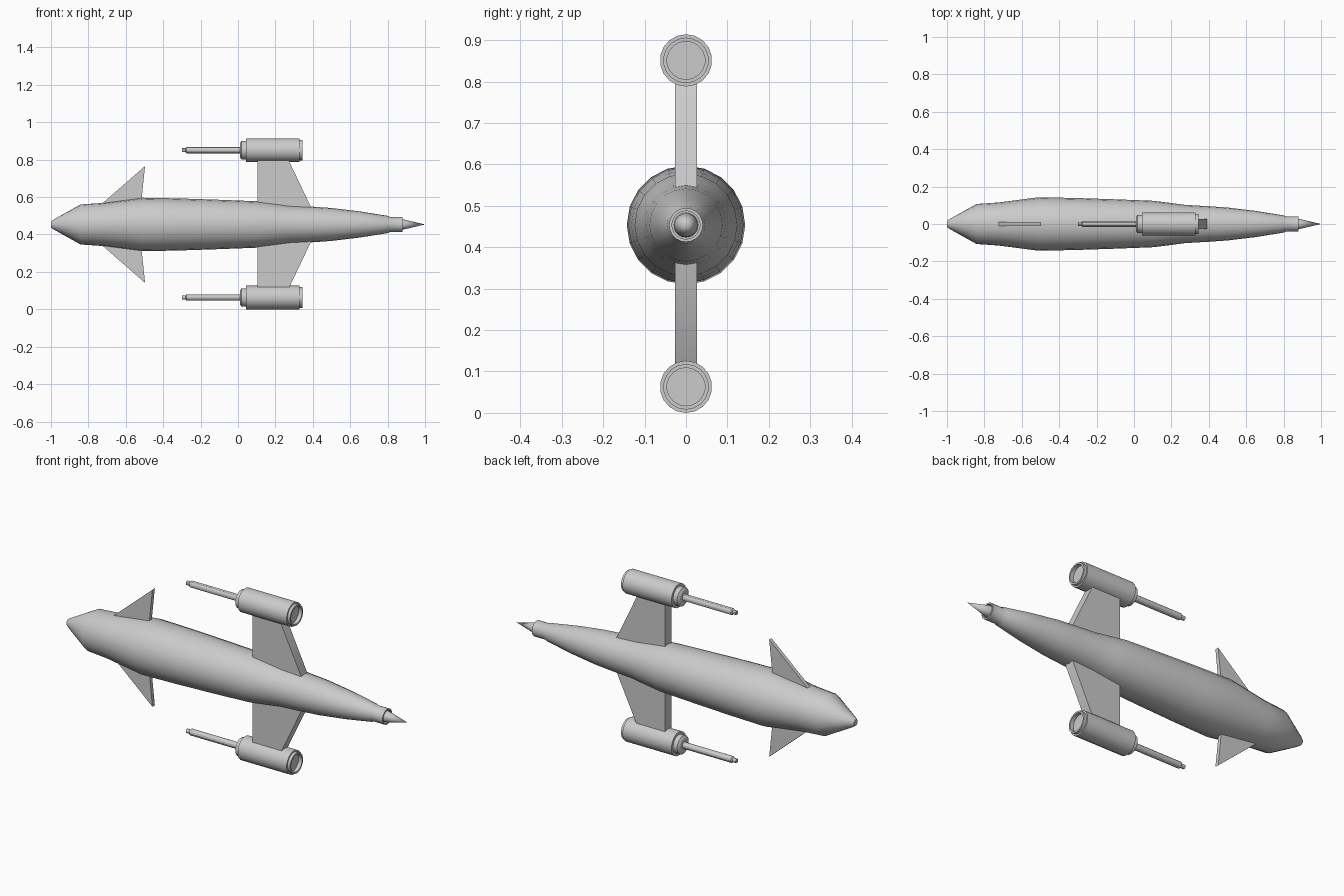
import bpy, bmesh, math

if "Cube" in bpy.data.objects:
    bpy.data.objects.remove(bpy.data.objects["Cube"])

CZ = 0.4535          # height of the fuselage axis


def finish(name, bm, angle=30):
    bmesh.ops.remove_doubles(bm, verts=bm.verts, dist=1e-5)
    bmesh.ops.recalc_face_normals(bm, faces=bm.faces)
    me = bpy.data.meshes.new(name)
    bm.to_mesh(me)
    bm.free()
    me.shade_smooth()
    me.set_sharp_from_angle(angle=math.radians(angle))
    ob = bpy.data.objects.new(name, me)
    bpy.context.collection.objects.link(ob)
    return ob


def lathe(name, profile, z, sides):
    """Revolve (x, radius) points about a lengthwise axis at height z."""
    bm = bmesh.new()
    rings = []
    for x, r in profile:
        if r == 0:
            rings.append([bm.verts.new((x, 0, z))] * sides)
        else:
            rings.append([bm.verts.new((x, r * math.sin(math.tau * i / sides),
                                        z + r * math.cos(math.tau * i / sides)))
                          for i in range(sides)])
    for a, b in zip(rings, rings[1:]):
        for i in range(sides):
            j = (i + 1) % sides
            loop = list(dict.fromkeys((a[i], a[j], b[j], b[i])))
            if len(loop) > 2:
                bm.faces.new(loop)
    return finish(name, bm)


def plate(name, outline, half, sign):
    """Extrude an (x, height above axis) outline across y."""
    bm = bmesh.new()
    face = bm.faces.new([bm.verts.new((x, -half, CZ + sign * h)) for x, h in outline])
    ext = bmesh.ops.extrude_face_region(bm, geom=[face])
    for v in ext["geom"]:
        if isinstance(v, bmesh.types.BMVert):
            v.co.y = half
    return finish(name, bm)


# fuselage with open collar at the nose
lathe("fuselage", [(-1, 0), (-1, .016), (-.985, .027), (-.842, .107), (-.725, .115),
                   (-.51, .143), (-.31, .139), (-.1, .132), (.105, .124), (.2, .112),
                   (.275, .102), (.4, .095), (.5, .088), (.65, .070), (.8, .046),
                   (.81, .041), (.88, .041), (.88, .034), (.84, .034), (.84, 0)], CZ, 20)
# nose spike
lathe("nose_spike", [(.835, 0), (.835, .030), (.88, .028), (1, 0)], CZ, 20)

pod = [(.01, 0), (.01, .036), (.018, .049), (.042, .049), (.042, .063), (.33, .063),
       (.33, .055), (.345, .055), (.345, .046), (.325, .046), (.325, 0)]
barrel = [(-.3, 0), (-.3, .011), (-.28, .011), (-.275, .017), (.02, .017), (.02, 0)]

for side, sign, pz in (("upper", 1, .851), ("lower", -1, .063)):
    # wing pylon, tail fin, engine pod and its rear barrel
    plate(side + "_wing", [(.105, .06), (.105, .345), (.27, .345), (.39, .093), (.39, .06)],
          .026, sign)
    plate(side + "_tail_fin", [(-.725, .09), (-.725, .113), (-.497, .312), (-.515, .14),
                               (-.515, .09)], .010, sign)
    lathe(side + "_pod", pod, pz, 18)
    lathe(side + "_barrel", barrel, pz, 12)
